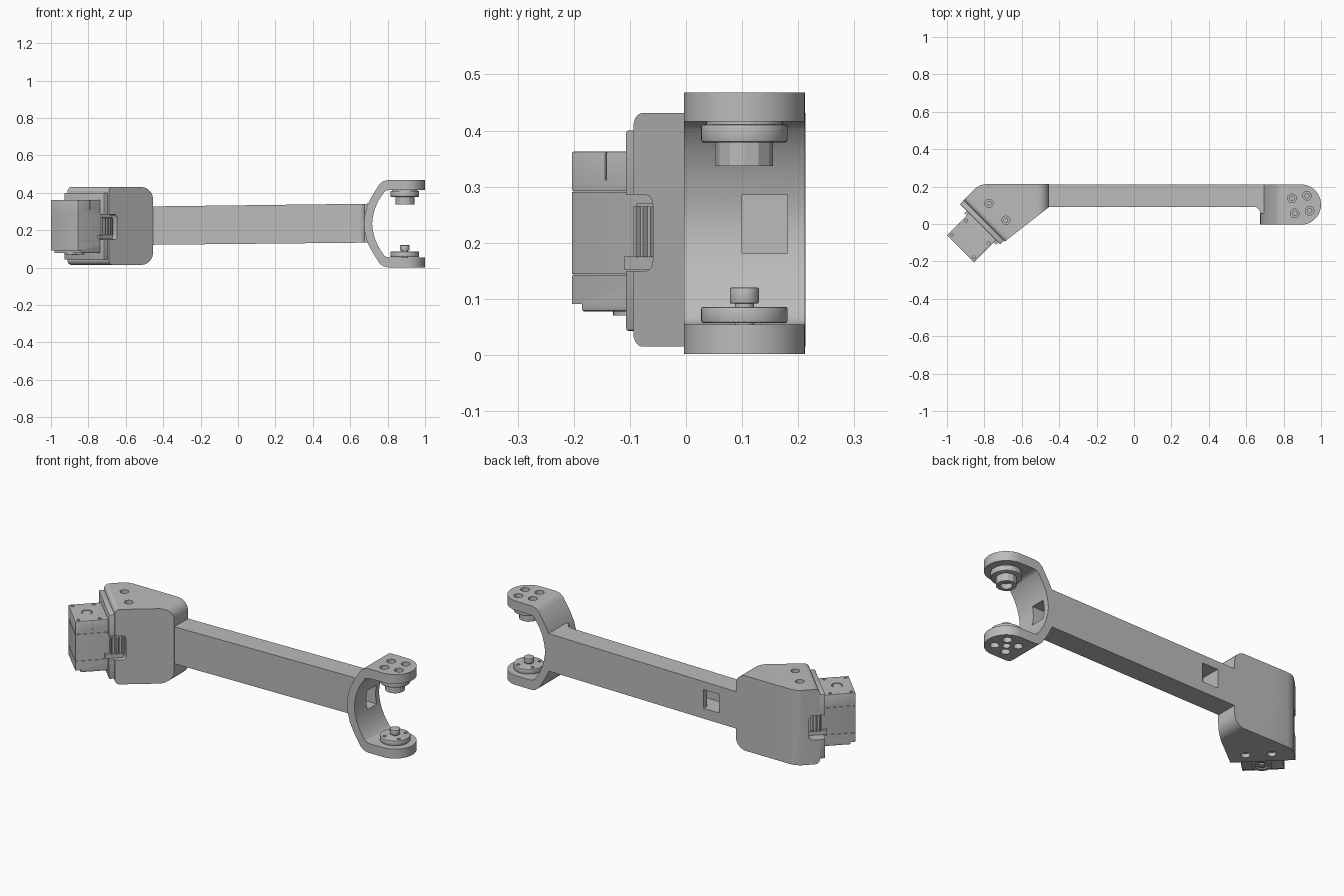
import bpy, bmesh, math

if "Cube" in bpy.data.objects:
    bpy.data.objects.remove(bpy.data.objects["Cube"])

R2 = math.sqrt(2)
grey = bpy.data.materials.new("plain grey")
grey.diffuse_color = (0.5, 0.5, 0.5, 1)
grey.use_nodes = True
grey.node_tree.nodes["Principled BSDF"].inputs["Base Color"].default_value = grey.diffuse_color


# Coordinate frames: two profile axes followed by the extrusion axis
def plan(u, v, w): return (u, v, w)
def side(u, v, w): return (u, w, v)
def skew(a, b, z): return ((b - a) / R2, (-a - b) / R2, z)
def skew_side(a, z, b): return skew(a, b, z)


def prism(name, pts, lo, hi, frame=plan, bevel=0):
    bm = bmesh.new()
    low = [bm.verts.new(frame(u, v, lo)) for u, v in pts]
    top = [bm.verts.new(frame(u, v, hi)) for u, v in pts]
    bm.faces.new(low)
    bm.faces.new(top)
    n = len(pts)
    for i in range(n):
        j = (i + 1) % n
        bm.faces.new((low[i], low[j], top[j], top[i]))
    bmesh.ops.recalc_face_normals(bm, faces=bm.faces)
    if bevel:
        bmesh.ops.bevel(bm, geom=bm.edges[:], offset=bevel, segments=2, profile=0.5, affect='EDGES')
    me = bpy.data.meshes.new(name)
    bm.to_mesh(me)
    bm.free()
    me.materials.append(grey)
    ob = bpy.data.objects.new(name, me)
    bpy.context.collection.objects.link(ob)
    return ob


def rect(u0, u1, v0, v1):
    return [(u0, v0), (u1, v0), (u1, v1), (u0, v1)]


def arc(cx, cy, r, a0, a1, n=8):
    angles = [math.radians(a0 + (a1 - a0) * i / n) for i in range(n + 1)]
    return [(cx + r * math.cos(t), cy + r * math.sin(t)) for t in angles]


def disc(name, x, y, r, z0, z1, n=40, bevel=0):
    return prism(name, arc(x, y, r, 0, 360, n)[:-1], z0, z1, plan, bevel)


def combine(ob, others, op='DIFFERENCE'):
    for o in others:
        m = ob.modifiers.new("cut", 'BOOLEAN')
        m.operation, m.solver, m.object = op, 'EXACT', o
    bpy.context.view_layer.update()
    dg = bpy.context.evaluated_depsgraph_get()
    me = bpy.data.meshes.new_from_object(ob.evaluated_get(dg))
    ob.modifiers.clear()
    ob.data = me
    for o in others:
        bpy.data.objects.remove(o)


# Fork: C-shaped bracket with rounded tabs
CX, CY = 0.892, 0.104
mid = 0.235
upper_out = [(1.02, 0.468), (0.80, 0.468), (0.775, 0.462), (0.755, 0.445), (0.715, 0.38), (0.69, 0.33), (0.677, 0.28)]
upper_in = [(0.721, 0.27), (0.732, 0.315), (0.752, 0.36), (0.78, 0.403), (0.792, 0.412), (0.81, 0.416), (1.02, 0.416)]
flip = lambda pts: [(x, 2 * mid - z) for x, z in reversed(pts)]
outline = upper_out + [(0.674, mid)] + flip(upper_out) + flip(upper_in) + [(0.717, mid)] + upper_in
fork = prism("fork", outline, -0.006, 0.213, side)
tab_plan = [(0.6, 0.212), (0.6, -0.004)] + arc(CX, CY, 0.108, -90, 90, 24)
combine(fork, [prism("tab_plan", tab_plan, -0.1, 0.6)], 'INTERSECT')

# Beam: slightly rising bar with a curved root at the fork
beam = prism("beam", [(-0.5, 0.122), (0.705, 0.134), (0.705, 0.342), (-0.5, 0.327)], -0.05, 0.212, side)
root = [(-0.52, 0.092), (0.64, 0.092)] + arc(0.64, 0.057, 0.035, 90, 0, 6) + [(0.705, 0.057), (0.705, 0.212), (-0.52, 0.212)]
combine(beam, [prism("beam_plan", root, 0, 0.6)], 'INTERSECT')

# Cable channel through the fork, with a window in the back
channel = rect(-0.35, 0.8, 0.1, 0.181)
combine(beam, [prism("channel", channel, 0.181, 0.285),
               prism("window", rect(-0.35, -0.255, 0.15, 0.3), 0.181, 0.285)])
combine(fork, [prism("fork_window", channel, 0.181, 0.285)])

# Counterbored screw holes in both tabs
ring = [(CX + 0.057 * math.cos(math.radians(t)), CY + 0.057 * math.sin(math.radians(t)))
        for t in (55, 145, 235, 325)]
holes = []
for x, y in ring:
    for z0, z1 in ((0.437, 0.5), (-0.05, 0.033)):
        holes.append(disc("bore", x, y, 0.023, z0, z1, 20))
    holes.append(disc("hole", x, y, 0.012, -0.1, 0.6, 16))
holes.append(disc("centre_hole", CX, CY, 0.02, -0.1, 0.06, 20))
combine(fork, holes)

# Upper servo horn
disc("upper_horn", CX, CY, 0.077, 0.379, 0.411, 48, 0.004)
disc("upper_horn_seat", CX, CY, 0.068, 0.405, 0.417)
hub = disc("upper_horn_hub", CX, CY, 0.051, 0.337, 0.382, 12)
combine(hub, [disc("hub_socket", CX, CY, 0.03, 0.3, 0.365, 24)])

# Lower idler horn with small screw holes and pin
horn = disc("lower_horn", CX, CY, 0.077, 0.057, 0.086, 48, 0.004)
combine(horn, [disc("pin_hole", x, y, 0.009, 0.075, 0.1, 12) for x, y in ring])
disc("lower_horn_boss", CX, CY, 0.017, 0.043, 0.06, 24)
disc("pin_neck", CX, CY, 0.017, 0.08, 0.096, 24)
disc("pin", CX, CY, 0.026, 0.092, 0.12, 28, 0.002)

# Housing: angled block with rounded inner corners and a stepped lip
body = [(-0.455, 0.213), (-0.79, 0.213), (-0.82, 0.208), (-0.845, 0.193), (-0.94, 0.098),
        (-0.73, -0.112), (-0.715, -0.108), (-0.695, -0.097), (-0.455, 0.09)]
housing = prism("housing", body, 0.015, 0.431)
front = ([(-1, 0.015)] + arc(-0.517, 0.077, 0.062, -90, 0) + arc(-0.517, 0.369, 0.062, 0, 90) + [(-1, 0.431)])
end = [(0.1, 0)] + [(0.1, 0.5), (0.25, 0.5), (0.25, 0.431)] + arc(0.53, 0.406, 0.025, 90, 0, 5) \
    + arc(0.53, 0.04, 0.025, 0, -90, 5) + [(0.25, 0.015), (0.25, 0)]
combine(housing, [prism("front_shape", front, -0.5, 0.5, side),
                  prism("end_shape", end, -1.2, 0.2, skew_side)], 'INTERSECT')
lip = prism("housing_lip", rect(0.53, 0.583, 0.043, 0.4), -0.732, -0.43, skew_side, 0.004)

# Connector notches on both flanks, and housing screw holes
notch = [(0.7, 0.15), (0.7, 0.285)] + arc(0.517, 0.267, 0.018, 90, 180, 4) + arc(0.517, 0.168, 0.018, 180, 270, 4)
for ob in (housing, lip):
    combine(ob, [prism("notch", notch, lo, hi, skew_side) for lo, hi in ((-0.462, -0.3), (-0.9, -0.663))])
screws = []
for x, y in ((-0.775, 0.11), (-0.685, 0.02)):
    for z0, z1 in ((0.405, 0.5), (-0.05, 0.04)):
        screws.append(disc("screw_bore", x, y, 0.022, z0, z1, 24))
combine(housing, screws)
for x, y in ((-0.775, 0.11), (-0.685, 0.02)):
    for z0, z1 in ((0.40, 0.415), (0.03, 0.045)):
        disc("housing_screw", x, y, 0.013, z0, z1, 16)

# Servo: block with seam grooves, corner holes and shaft bosses
B0, B1 = -0.665, -0.46
servo = prism("servo", rect(0.45, 0.75, B0, B1), 0.078, 0.363, skew, 0.004)
cuts = [prism("foot_step", rect(0.722, 0.8, -0.8, -0.3), 0, 0.091, skew)]
for z in (0.292, 0.143):
    for r in (rect(0.747, 0.8, -0.8, -0.3), rect(0.5, 0.8, B1 - 0.003, -0.3), rect(0.5, 0.8, -0.8, B0 + 0.003)):
        cuts.append(prism("seam", r, z - 0.0015, z + 0.0015, skew))
for a, b in ((0.622, -0.647), (0.622, -0.478), (0.73, -0.647), (0.73, -0.478)):
    x, y, _ = skew(a, b, 0)
    cuts.append(disc("corner_hole", x, y, 0.008, 0.345, 0.4, 12))
for b in (B0, B1):
    cuts.append(prism("slot", rect(0.66, 0.664, b - 0.004, b + 0.004), 0.312, 0.4, skew))
combine(servo, cuts)
SX, SY = -0.872, -0.08
combine(servo, [disc("cap_recess", SX, SY, 0.028, 0.355, 0.4, 28)])
disc("servo_cap", SX, SY, 0.024, 0.35, 0.361, 28)
boss = disc("servo_boss", SX, SY, 0.05, 0.07, 0.09, 36)
combine(boss, [disc("boss_recess", SX, SY, 0.033, 0.0, 0.077, 28)])
disc("servo_shaft", SX, SY, 0.016, 0.069, 0.085, 12)

# Ribbed connectors in the notches
for s, b in ((1, B1), (-1, B0)):
    prism("connector_base", rect(0.505, 0.575, *sorted((b - s * 0.01, b + s * 0.01))), 0.175, 0.27, skew)
    prism("connector_shelf", rect(0.505, 0.6, *sorted((b - s * 0.01, b + s * 0.016))), 0.152, 0.176, skew)
    for i in range(4):
        a = 0.508 + i * 0.018
        prism("connector_rib", rect(a, a + 0.007, *sorted((b, b + s * 0.024))), 0.175, 0.265, skew)

# Smooth the curved surfaces while keeping edges sharp
for ob in bpy.context.scene.objects:
    ob.select_set(True)
    bpy.context.view_layer.objects.active = ob
bpy.ops.object.shade_smooth_by_angle(angle=math.radians(28))
